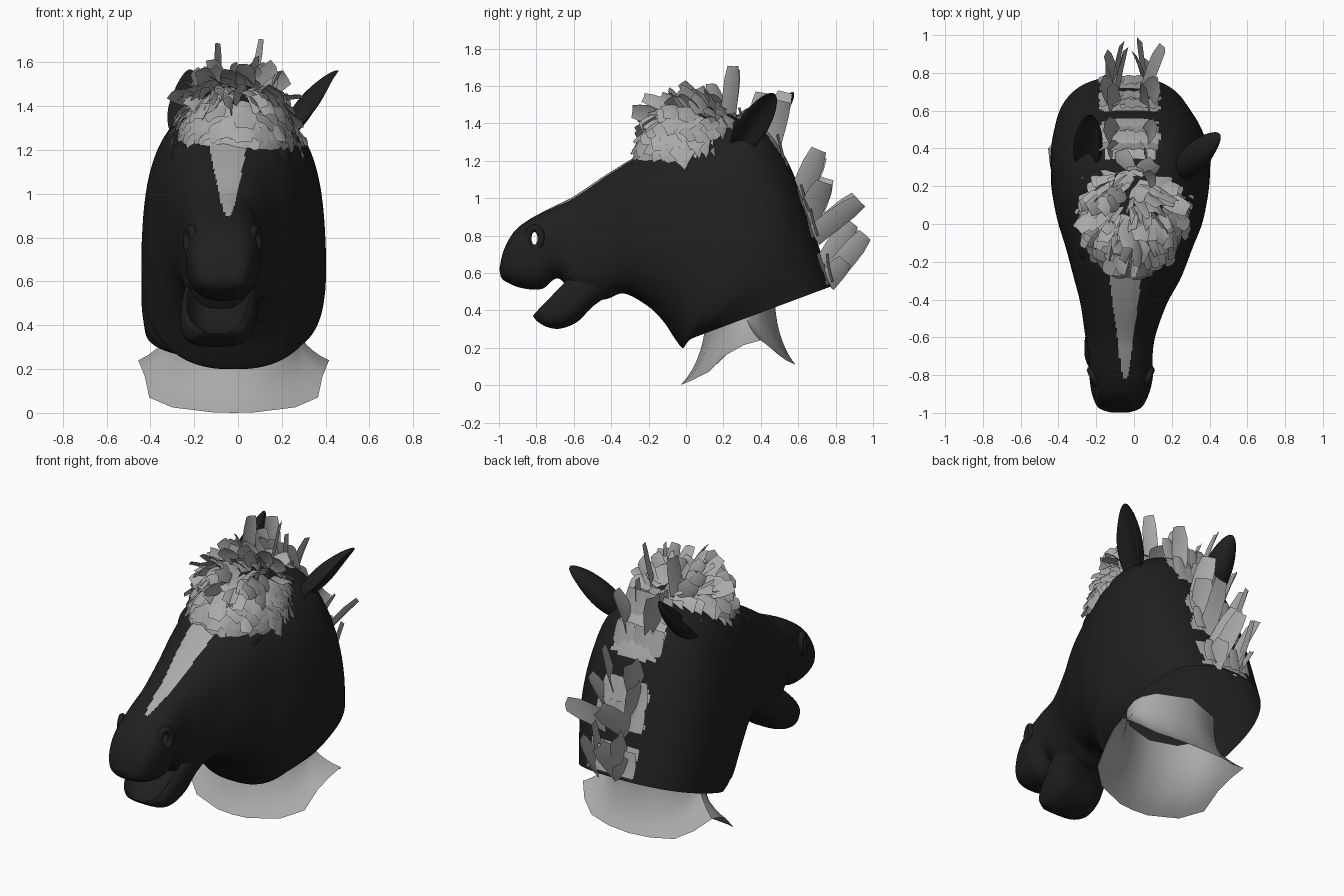
import bpy, bmesh, math, random
from mathutils import Vector, Matrix

if "Cube" in bpy.data.objects:
    bpy.data.objects.remove(bpy.data.objects["Cube"])

random.seed(7)


def material(name, value):
    m = bpy.data.materials.new(name)
    m.diffuse_color = (value, value, value, 1)
    m.use_nodes = True
    m.node_tree.nodes["Principled BSDF"].inputs["Base Color"].default_value = m.diffuse_color
    return m


BLACK = material("black rubber", 0.014)
GREY = material("light grey", 0.4)


def finish(bm, name, mats, angle=50):
    me = bpy.data.meshes.new(name)
    bm.to_mesh(me)
    bm.free()
    ob = bpy.data.objects.new(name, me)
    bpy.context.collection.objects.link(ob)
    for m in mats:
        me.materials.append(m)
    bpy.ops.object.select_all(action='DESELECT')
    ob.select_set(True)
    bpy.context.view_layer.objects.active = ob
    bpy.ops.object.shade_smooth_by_angle(angle=math.radians(angle))
    return ob


def spline(rows, steps):
    """Catmull-Rom interpolation of equal-length number rows."""
    out = []
    for i in range(len(rows) - 1):
        a, b, c, d = (rows[max(0, min(len(rows) - 1, i + k))] for k in (-1, 0, 1, 2))
        for s in range(steps):
            t = s / steps
            out.append([0.5 * (2 * q + (r - p) * t + (2 * p - 5 * q + 4 * r - w) * t * t
                               + (3 * q - p - 3 * r + w) * t ** 3) for p, q, r, w in zip(a, b, c, d)])
    return out + [list(rows[-1])]


def spow(v, e):
    return math.copysign(abs(v) ** e, v)


def loft(rows, steps, sides, power=2.5, dip=0.0, cap_end=False):
    """Rows: top y, top z, bottom y, bottom z, half width, centre x."""
    bm = bmesh.new()
    rings = []
    for ty, tz, by, bz, hw, cx in spline(rows, steps):
        mid = Vector((cx, (ty + by) / 2, (tz + bz) / 2))
        up = Vector((0, (ty - by) / 2, (tz - bz) / 2))
        ring = []
        for k in range(sides):
            a = 2 * math.pi * k / sides
            c, s = spow(math.cos(a), 2 / power), spow(math.sin(a), 2 / power)
            if c > 0:
                c *= 1 - dip * max(0, 1 - (abs(s) / .82) ** 4)
            ring.append(bm.verts.new(mid + up * c + Vector((hw * s, 0, 0))))
        rings.append(ring)
    for r0, r1 in zip(rings, rings[1:]):
        for k in range(sides):
            j = (k + 1) % sides
            bm.faces.new((r0[k], r0[j], r1[j], r1[k]))
    bm.faces.new(rings[0][::-1])
    if cap_end:
        bm.faces.new(rings[-1])
    bmesh.ops.recalc_face_normals(bm, faces=bm.faces)
    return bm


# Head and neck shell, from muzzle to the open neck
head = loft([
    (-.998, .62, -.99, .58, .06, -.075), (-.975, .72, -.965, .555, .115, -.075),
    (-.92, .82, -.88, .52, .15, -.072), (-.84, .885, -.77, .515, .168, -.068),
    (-.72, .95, -.68, .57, .168, -.07), (-.60, 1.01, -.57, .45, .187, -.072),
    (-.42, 1.13, -.43, .46, .228, -.055), (-.22, 1.25, -.33, .49, .285, -.035),
    (0, 1.36, -.20, .42, .34, -.025), (.20, 1.42, -.12, .34, .385, -.02),
    (.40, 1.39, -.06, .25, .41, -.02), (.52, 1.24, -.02, .20, .42, -.02),
    (.61, 1.04, 0, .22, .42, -.02), (.69, .80, .01, .235, .41, -.03),
    (.78, .53, .03, .25, .375, -.05)], 10, 200)
# Nostril openings
holes = []
for f in head.faces:
    p = f.calc_center_median()
    if len(f.verts) == 4 and ((p.y + .81) / .032) ** 2 + ((p.z - .785) / .05) ** 2 < 1:
        holes.append(f)
bmesh.ops.delete(head, geom=holes, context='FACES')
# Face blaze and light patches along the mane line
for f in head.faces:
    p = f.calc_center_median()
    dx = abs(p.x + .045)
    if -.9 < p.y < -.1 and f.normal.z > .3 and p.z > .9:
        t = (p.z - .9) / .35
        if dx < .01 + .08 * t ** .75:
            f.material_index = 1
    if p.y > .35 and f.normal.y > .2 and abs(p.x + .02) < .15 + .015 * math.sin(p.z * 40):
        if p.z > 1.17 or .80 < p.z < 1.06 or .54 < p.z < .71:
            f.material_index = 1
finish(head, "head_shell", [BLACK, GREY])

# Lower jaw with a hollowed mouth
jaw = loft([
    (-.822, .375, -.80, .345, .07, -.095), (-.795, .42, -.745, .312, .13, -.095),
    (-.745, .485, -.67, .303, .16, -.098), (-.68, .56, -.58, .34, .172, -.09),
    (-.58, .65, -.50, .42, .17, -.075), (-.46, .70, -.42, .475, .17, -.065)],
    8, 72, power=2.8, dip=1.0, cap_end=True)
finish(jaw, "lower_jaw", [BLACK])


def blob(name, centre, radii, rot=None, shape=None):
    bm = bmesh.new()
    bmesh.ops.create_uvsphere(bm, u_segments=24, v_segments=16, radius=1)
    for v in bm.verts:
        if shape:
            shape(v)
        v.co = Vector(a * b for a, b in zip(v.co, radii))
    bm.transform(Matrix.Translation(centre) @ (rot.to_4x4() if rot else Matrix()))
    return finish(bm, name, [BLACK])


def tube_ring(name, centre, ry, rz, thick, lean):
    """Rounded oval rim lying on the side of the head."""
    bm = bmesh.new()
    n, m = 28, 8
    grid = []
    for i in range(n):
        a = 2 * math.pi * i / n
        grid.append([bm.verts.new(Vector(centre) + Vector((
            thick * math.sin(b) + lean * ry * math.cos(a),
            (ry + thick * math.cos(b)) * math.cos(a), (rz + thick * math.cos(b)) * math.sin(a))))
            for b in (2 * math.pi * j / m for j in range(m))])
    for i in range(n):
        for j in range(m):
            g, h, k = grid[i], grid[(i + 1) % n], (j + 1) % m
            bm.faces.new((g[j], h[j], h[k], g[k]))
    bmesh.ops.recalc_face_normals(bm, faces=bm.faces)
    finish(bm, name, [BLACK])


def ear_shape(v):
    t = (v.co.z + 1) / 2
    v.co.x *= 1.08 - .25 * t ** 2
    v.co.y *= 1.1 - .5 * t ** 2
    if v.co.y < 0:  # hollow front
        v.co.y = -v.co.y * .3 + .9 * v.co.x ** 2 * v.co.y


for side, label in ((1, "right"), (-1, "left")):
    tube_ring(label + "_nostril_rim", (-.07 + side * .146, -.81, .785), .036, .054, .02, side * .4)
    blob(label + "_brow", (-.03 + side * .212, -.10, 1.165), (.062, .115, .07),
         Matrix.Rotation(.5, 3, 'X'))
    # Ears
    base, tip, facing = ((Vector((.22, .26, 1.24)), Vector((.45, .47, 1.565)), Vector((.8, 0, -.57)))
                         if side > 0 else
                         (Vector((-.26, .27, 1.25)), Vector((-.22, .58, 1.56)), Vector((-.5, -.6, .6))))
    az = (tip - base).normalized()
    ay = -(facing - az * facing.dot(az)).normalized()
    rot = Matrix((ay.cross(az), ay, az)).transposed()
    blob(label + "_ear", (base + tip) / 2 - ay * .01, (.08, .075, (tip - base).length / 2), rot, ear_shape)

# Flared shoulder collar rising just inside the shell
half = [(0, -.03, 0), (.10, -.025, .003), (.28, .03, .025), (.385, .12, .07), (.405, .22, .165),
        (.425, .31, .215), (.435, .40, .24), (.37, .48, .18), (.28, .54, .13), (.14, .575, .115), (0, .585, .11)]
edge = half + [(-x, y, z) for x, y, z in half[-2:0:-1]]
collar = bmesh.new()
loops = []
for s in range(9):
    t = s / 8
    ring = []
    for x, y, z in edge:
        a = math.atan2(x / .43, -(y - .28))
        inner = Vector((.28 * math.sin(a), .29 - .185 * math.cos(a), .44 - .05 * math.cos(a)))
        k, h = 1 - (1 - t) ** 2.2, t ** 1.1
        ring.append(collar.verts.new((x + (inner.x - x) * k - .02, y + (inner.y - y) * k,
                                      z + (inner.z - z) * h)))
    loops.append(ring)
for r0, r1 in zip(loops, loops[1:]):
    for i in range(len(edge)):
        j = (i + 1) % len(edge)
        collar.faces.new((r0[i], r0[j], r1[j], r1[i]))
bmesh.ops.recalc_face_normals(collar, faces=collar.faces)
finish(collar, "shoulder_collar", [GREY])

# Dark cap under the forelock
CAP, RAD = Vector((-.01, .06, 1.22)), Vector((.27, .315, .275))
blob("hair_cap", CAP, RAD)


def lock(bm, root, direction, normal, length, width, curl, shape=(.75, 1, 1.05, .9, .55)):
    """One curved leaf-shaped strand card."""
    d = direction.normalized()
    n = (normal - d * normal.dot(d)).normalized()
    w = d.cross(n)
    prev = None
    for i, f in enumerate(shape):
        t = i / 4
        c = root + d * length * t + n * curl * length * (t * t)
        row = [bm.verts.new(c + w * width * f * s / 2 - n * abs(s) * width * .12) for s in (-1, 0, 1)]
        if prev:
            for k in (0, 1):
                bm.faces.new((prev[k], prev[k + 1], row[k + 1], row[k]))
        prev = row


# Forelock: overlapping locks sweeping forward from the crown
hair = bmesh.new()
COUNT = 270
for i in range(COUNT):
    u = 1 - i / COUNT * .98
    a = i * 2.39996
    r = math.sqrt(1 - u * u)
    n = Vector((r * math.cos(a), r * math.sin(a), u))
    p = CAP + Vector(x * y for x, y in zip(n, RAD))
    if p.y > .3 and p.z < 1.33:
        continue
    out = Vector((p.x, p.y - .36, 0)) + Vector((random.gauss(0, .09), random.gauss(0, .09), 0))
    flow = out - n * out.dot(n) - Vector((0, 0, .1 * r))
    flow = (flow - n * flow.dot(n)).normalized()
    low = p.z < 1.42
    lift = random.uniform(.02, .2) if low else random.uniform(.05, .6)
    size = random.uniform(.09, .14) if low else random.uniform(.1, .17)
    twist = n if low else n + Vector((random.gauss(0, .9), random.gauss(0, .3), 0))
    lock(hair, p + n * .006, flow * (1 - lift) + n * lift, twist, size,
         random.uniform(.075, .11), random.uniform(-.3, .1), (.8, 1, 1.05, .95, .75))
finish(hair, "forelock", [GREY], 35)

# Mane tufts standing off the back of the neck: root y, z, tip y, z
mane = bmesh.new()
for y0, z0, y1, z1, width in ((.40, 1.36, .43, 1.57, .1), (.47, 1.28, .54, 1.56, .12), (.25, 1.45, .28, 1.71, .09),
                              (.62, .98, .74, 1.25, .13), (.66, .85, .77, 1.13, .14), (.70, .79, .95, 1.0, .12),
                              (.77, .64, .91, .86, .13), (.79, .57, .98, .80, .12), (.77, .54, .87, .66, .12)):
    for x in (-.11, .07):
        d = Vector((random.uniform(-.06, .06), y1 - y0, z1 - z0))
        lock(mane, Vector((x, y0 - .02, z0)), d, Vector((math.copysign(1.5, x), random.uniform(0, .7), -.2)),
             d.length * random.uniform(.85, 1.05), width, random.uniform(-.15, .2), (1, 1, 1, .95, .7))
# Mane locks lying flat against the neck
for y0, z0 in ((.42, 1.36), (.52, 1.20), (.695, .80), (.65, .93), (.775, .555)):
    for x in (-.15, -.09, -.03, .03, .09):
        lock(mane, Vector((x, y0 + .015, z0)), Vector((random.uniform(-.1, .1), -.34, 1)), Vector((x, 1, .35)),
             .15, .085, random.uniform(.02, .14), (.9, 1, 1, .9, .7))
finish(mane, "neck_mane", [GREY], 35)
